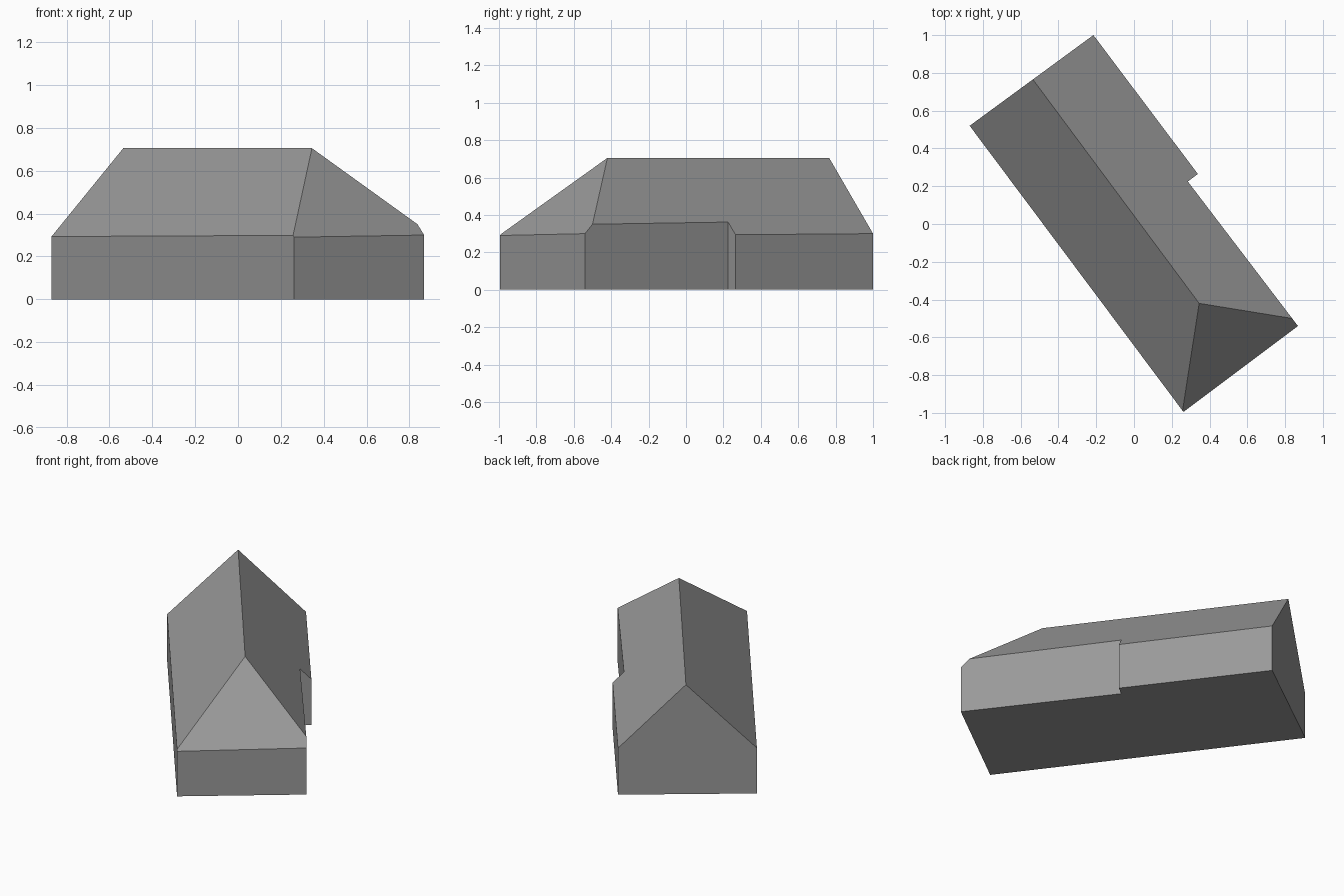
import bpy, bmesh
from mathutils import Vector

cube = bpy.data.objects.get("Cube")
if cube:
    bpy.data.objects.remove(cube, do_unlink=True)

# Single grey for walls and roof
grey = bpy.data.materials.new("plain grey")
grey.use_nodes = True
colour = (0.32, 0.32, 0.32, 1)
grey.diffuse_color = colour
grey.node_tree.nodes["Principled BSDF"].inputs["Base Color"].default_value = colour

# Footprint with a small step in the long rear wall
west, south, east = (-0.87, 0.52), (0.262, -0.995), (0.868, -0.54)
step_in, step_out, north = (0.285, 0.225), (0.338, 0.265), (-0.215, 1.0)
footprint = [west, south, east, step_in, step_out, north]
ridge_back, ridge_front = Vector((-0.535, 0.765, 0.705)), Vector((0.345, -0.42, 0.705))


def eave(corner, height):
    return Vector((*corner, height))


# Raise the footprint into a block
bm = bmesh.new()
base = bm.faces.new([bm.verts.new((x, y, 0)) for x, y in footprint])
block = bmesh.ops.extrude_face_region(bm, geom=[base], use_keep_orig=True)
bmesh.ops.translate(bm, vec=(0, 0, 1),
                    verts=[v for v in block["geom"] if isinstance(v, bmesh.types.BMVert)])
bmesh.ops.recalc_face_normals(bm, faces=bm.faces)


def cut_slope(a, b, c):
    """Trim everything above the roof plane through three points and cap it."""
    normal = (b - a).cross(c - a).normalized()
    if normal.z < 0:
        normal.negate()
    bmesh.ops.bisect_plane(bm, geom=bm.verts[:] + bm.edges[:] + bm.faces[:], dist=1e-5,
                           plane_co=a, plane_no=normal, clear_outer=True)
    rim = [e for e in bm.edges if e.is_boundary]
    bmesh.ops.edgenet_fill(bm, edges=rim)


# Two long roof slopes, then the hipped end
cut_slope(ridge_back, ridge_front, eave(west, 0.293))
cut_slope(ridge_back, ridge_front, eave(north, 0.30))
cut_slope(eave(south, 0.29), eave(east, 0.30), ridge_front)

bmesh.ops.recalc_face_normals(bm, faces=bm.faces)
mesh = bpy.data.meshes.new("house")
bm.to_mesh(mesh)
bm.free()
mesh.materials.append(grey)
house = bpy.data.objects.new("house", mesh)
bpy.context.collection.objects.link(house)
